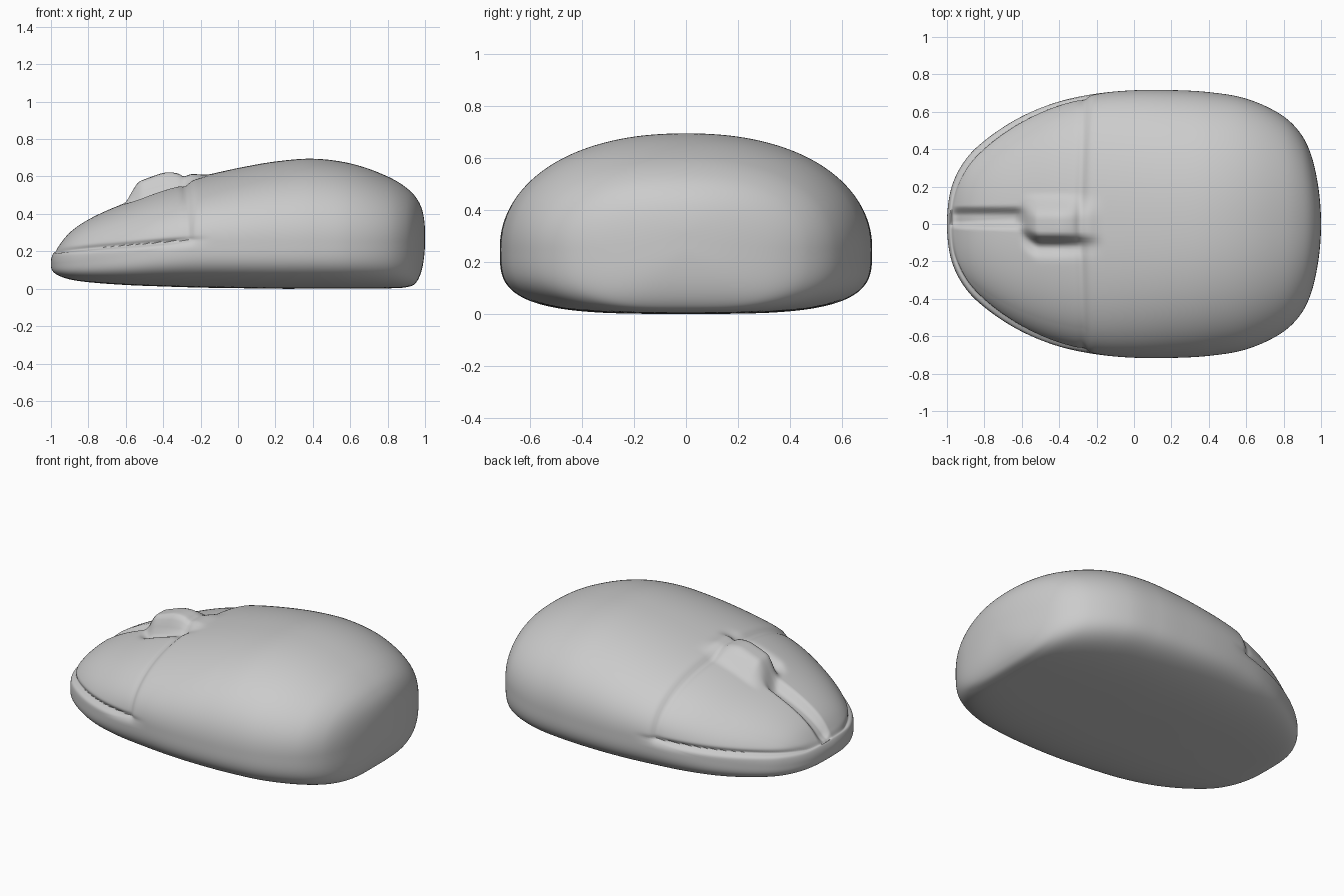
import bpy
from math import acos, cos, sin, pi, exp

if "Cube" in bpy.data.objects:
    bpy.data.objects.remove(bpy.data.objects["Cube"])

# Length profiles: (x, half width, top z, widest z, bottom z)
STATIONS = [
    (-1.0, 0.0, 0.145, 0.13, 0.12), (-0.98, 0.18, 0.205, 0.135, 0.083),
    (-0.9, 0.345, 0.315, 0.14, 0.05), (-0.8, 0.445, 0.385, 0.15, 0.035),
    (-0.6, 0.575, 0.475, 0.18, 0.02), (-0.4, 0.655, 0.55, 0.22, 0.012),
    (-0.2, 0.697, 0.60, 0.25, 0.006), (0.0, 0.715, 0.645, 0.25, 0.003),
    (0.2, 0.716, 0.68, 0.25, 0.0), (0.4, 0.705, 0.695, 0.25, 0.0),
    (0.6, 0.67, 0.67, 0.25, 0.0), (0.8, 0.575, 0.60, 0.25, 0.002),
    (0.9, 0.47, 0.54, 0.25, 0.008), (0.95, 0.36, 0.49, 0.25, 0.03),
    (0.985, 0.2, 0.42, 0.26, 0.11), (1.0, 0.0, 0.30, 0.28, 0.26)]
KEYS = [acos(-s[0]) for s in STATIONS]
NX, NA = 220, 280


def profile(t, col):
    """Cubic interpolation of a profile column along the length."""
    v = [s[col] for s in STATIONS]
    n = len(v)
    i = max(k for k in range(n - 1) if KEYS[k] <= t + 1e-9)

    def slope(k):
        a, b = max(k - 1, 0), min(k + 1, n - 1)
        return (v[b] - v[a]) / (KEYS[b] - KEYS[a])
    h = KEYS[i + 1] - KEYS[i]
    u = (t - KEYS[i]) / h
    return ((2*u**3 - 3*u*u + 1) * v[i] + (u**3 - 2*u*u + u) * h * slope(i)
            + (3*u*u - 2*u**3) * v[i + 1] + (u**3 - u*u) * h * slope(i + 1))


def step(a, b, x):
    u = min(max((x - a) / (b - a), 0), 1)
    return u * u * (3 - 2 * u)


def bell(x, w):
    return exp(-(x / w) ** 2)


def power(c, n):
    return (1 if c >= 0 else -1) * abs(c) ** (2 / n)


def detail(x, y, z, w, top, mid):
    """Press the button seams, centre slot and wheel hump into the shell."""
    front = 1 - step(-0.30, -0.22, x)
    seam = 0.205 + 0.07 * (x + 1)
    above = step(seam - 0.012, seam + 0.012, z)
    d = 0.015 * front * above
    d += 0.022 * bell(z - seam, 0.016) * (1 - step(-0.4, -0.12, x))
    seam_x = x + 0.29 - 0.04 * abs(y)
    d += 0.011 * bell(seam_x, 0.022) * above
    d *= step(-1.0, -0.95, x)
    up = max(z - mid, 0) / max(top - mid, 1e-4)
    y *= 1 - d / max(w, 0.1) * min(1, 2 * (1 - up) + 0.2)
    z -= d * up
    if up > 0:
        slot = step(-0.03, 0.015, y) * (1 - step(0.045, 0.10, y))
        z -= 0.045 * slot * (1 - step(-0.64, -0.56, x)) * step(-1, -0.93, x) * above
        along = step(-0.62, -0.52, x) * (1 - step(-0.42, -0.14, x))
        edge = -0.08 + 0.05 * step(-0.5, -0.62, x) if x > -0.62 else -0.03
        across = step(edge - 0.035, edge + 0.03, y) * (1 - step(0.03, 0.17, y))
        z += 0.085 * along * across
        z -= 0.03 * bell(y - edge + 0.045, 0.04) * along
    return x, y, z


# Mouse shell: rounded cross-sections lofted along x
verts, faces = [(-1.0, 0.0, 0.13)], []
for i in range(1, NX):
    t = pi * i / NX
    x = -cos(t)
    w, top, mid, low = (profile(t, c) for c in (1, 2, 3, 4))
    for j in range(NA):
        a = 2 * pi * j / NA
        n, h = (2.2, top - mid) if sin(a) >= 0 else (3.5, mid - low)
        verts.append(detail(x, w * power(cos(a), n), mid + h * power(sin(a), n),
                            w, top, mid))
verts.append((1.0, 0.0, 0.28))
last = len(verts) - 1
for j in range(NA):
    k = (j + 1) % NA
    faces.append((0, 1 + j, 1 + k))
    for i in range(NX - 2):
        a, b = 1 + i * NA, 1 + (i + 1) * NA
        faces.append((a + j, b + j, b + k, a + k))
    e = 1 + (NX - 2) * NA
    faces.append((last, e + k, e + j))

mesh = bpy.data.meshes.new("mouse_shell")
mesh.from_pydata(verts, [], faces)
mesh.update()
shell = bpy.data.objects.new("mouse_shell", mesh)
bpy.context.collection.objects.link(shell)

# Consistent outward normals and smooth shading
bpy.context.view_layer.objects.active = shell
shell.select_set(True)
bpy.ops.object.mode_set(mode='EDIT')
bpy.ops.mesh.select_all(action='SELECT')
bpy.ops.mesh.normals_make_consistent(inside=False)
bpy.ops.object.mode_set(mode='OBJECT')
bpy.ops.object.shade_smooth_by_angle(angle=0.8)
